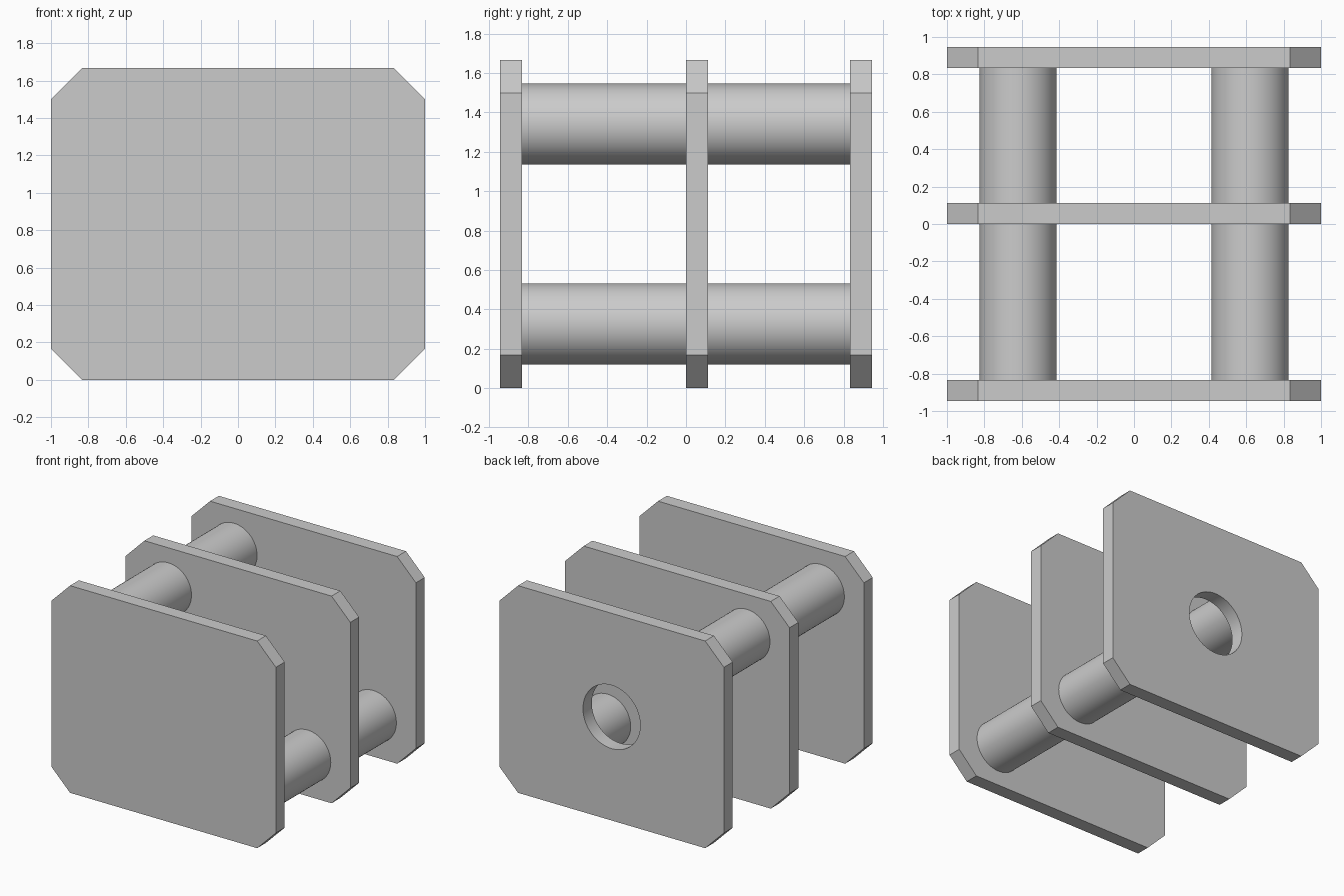
import bpy, bmesh, math

if "Cube" in bpy.data.objects:
    bpy.data.objects.remove(bpy.data.objects["Cube"])

W, H, C, T = 1.0, 1.667, 0.167, 0.112      # half width, height, corner cut, thickness
OUT = 0.946                                # outer face of the end plates
PLATES = {"front_plate": -OUT, "middle_plate": 0.0, "back_plate": OUT - T}


def plate(name, y):
    """Upright plate with cut corners, y = its front face."""
    profile = [(-W + C, 0), (W - C, 0), (W, C), (W, H - C),
               (W - C, H), (-W + C, H), (-W, H - C), (-W, C)]
    bm = bmesh.new()
    face = bm.faces.new([bm.verts.new((x, y, z)) for x, z in profile])
    ext = bmesh.ops.extrude_face_region(bm, geom=[face])
    verts = [g for g in ext["geom"] if isinstance(g, bmesh.types.BMVert)]
    bmesh.ops.translate(bm, verts=verts, vec=(0, T, 0))
    bmesh.ops.recalc_face_normals(bm, faces=bm.faces)
    mesh = bpy.data.meshes.new(name)
    bm.to_mesh(mesh)
    bm.free()
    obj = bpy.data.objects.new(name, mesh)
    bpy.context.collection.objects.link(obj)
    return obj


def rod(name, x, z, y0, y1, r):
    """Smooth round rod along y."""
    bpy.ops.mesh.primitive_cylinder_add(
        vertices=64, radius=r, depth=y1 - y0,
        location=(x, (y0 + y1) / 2, z), rotation=(math.pi / 2, 0, 0))
    obj = bpy.context.object
    obj.name = name
    bpy.ops.object.shade_smooth_by_angle(angle=math.radians(30))
    return obj


# three plates
plates = {name: plate(name, y) for name, y in PLATES.items()}

# round hole through the centre of the back plate
cutter = rod("hole_cutter", 0, H / 2, OUT - 2 * T, OUT + T, 0.255)
cutter.hide_render = True
back = plates["back_plate"]
mod = back.modifiers.new("hole", 'BOOLEAN')
mod.operation, mod.solver, mod.object = 'DIFFERENCE', 'EXACT', cutter
bpy.context.view_layer.objects.active = back
bpy.ops.object.modifier_apply(modifier="hole")
bpy.data.objects.remove(cutter)
bpy.ops.object.select_all(action='DESELECT')
back.select_set(True)
bpy.ops.object.shade_smooth_by_angle(angle=math.radians(30))

# two diagonal pairs of rods bridging the gaps
for side, x, z in (("upper_left", -0.62, H / 2 + 0.507), ("lower_right", 0.62, H / 2 - 0.507)):
    rod(side + "_front_rod", x, z, -OUT + T, 0.0, 0.206)
    rod(side + "_back_rod", x, z, T, OUT - T, 0.206)
